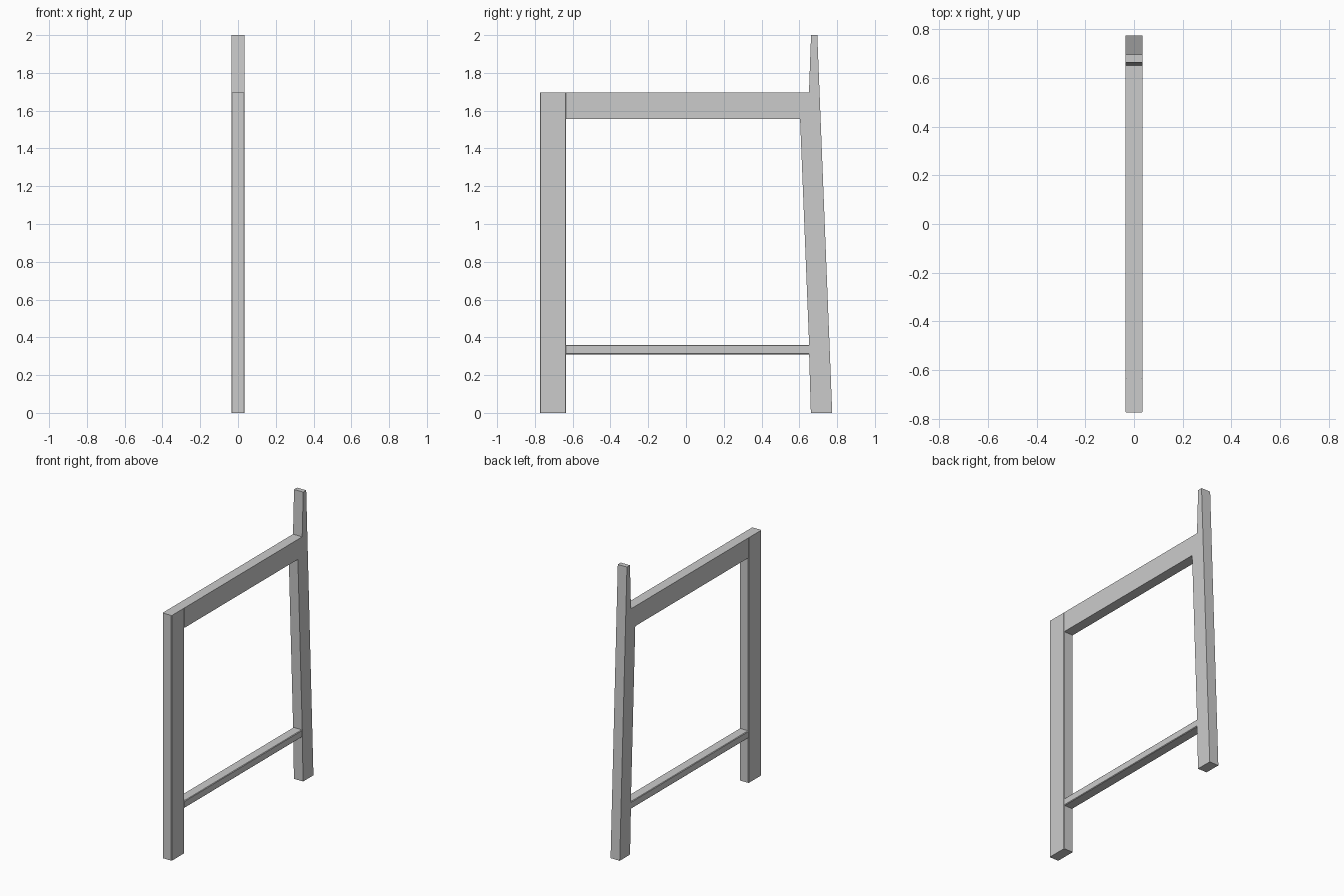
import bpy, bmesh

if "Cube" in bpy.data.objects:
    bpy.data.objects.remove(bpy.data.objects["Cube"])

HALF = 0.035  # half thickness of the frame in x


def extrude_profile(name, points, half=HALF):
    """Extrude a closed (y, z) outline across x."""
    bm = bmesh.new()
    face = bm.faces.new([bm.verts.new((-half, y, z)) for y, z in points])
    new = bmesh.ops.extrude_face_region(bm, geom=[face])["geom"]
    verts = [v for v in new if isinstance(v, bmesh.types.BMVert)]
    bmesh.ops.translate(bm, verts=verts, vec=(2 * half, 0, 0))
    bmesh.ops.recalc_face_normals(bm, faces=bm.faces)
    mesh = bpy.data.meshes.new(name)
    bm.to_mesh(mesh)
    bm.free()
    obj = bpy.data.objects.new(name, mesh)
    bpy.context.collection.objects.link(obj)
    return obj


def bevelled_bar(name, y0, y1, z0, z1, axis, half=HALF, width=0.004):
    """Box whose edges along one axis are slightly chamfered."""
    obj = extrude_profile(name, [(y0, z0), (y1, z0), (y1, z1), (y0, z1)], half)
    bm = bmesh.new()
    bm.from_mesh(obj.data)
    edges = [e for e in bm.edges
             if abs((e.verts[0].co - e.verts[1].co).normalized()[axis]) > 0.9]
    bmesh.ops.bevel(bm, geom=edges, offset=width, segments=1, affect='EDGES')
    bm.to_mesh(obj.data)
    bm.free()
    return obj


# Front leg with chamfered vertical edges
bevelled_bar("front_leg", -0.774, -0.634, 0, 1.695, axis=2)

# Tapered, leaning back leg in one piece with the top rail
extrude_profile("back_leg_and_top_rail", [
    (0.661, 0), (0.774, 0), (0.695, 2), (0.662, 2), (0.651, 1.695),
    (-0.634, 1.695), (-0.634, 1.557), (0.604, 1.557), (0.652, 0.36),
    (0.652, 0.31)])

# Low stretcher between the legs
bevelled_bar("stretcher", -0.636, 0.655, 0.31, 0.36, axis=1, half=0.0345)
